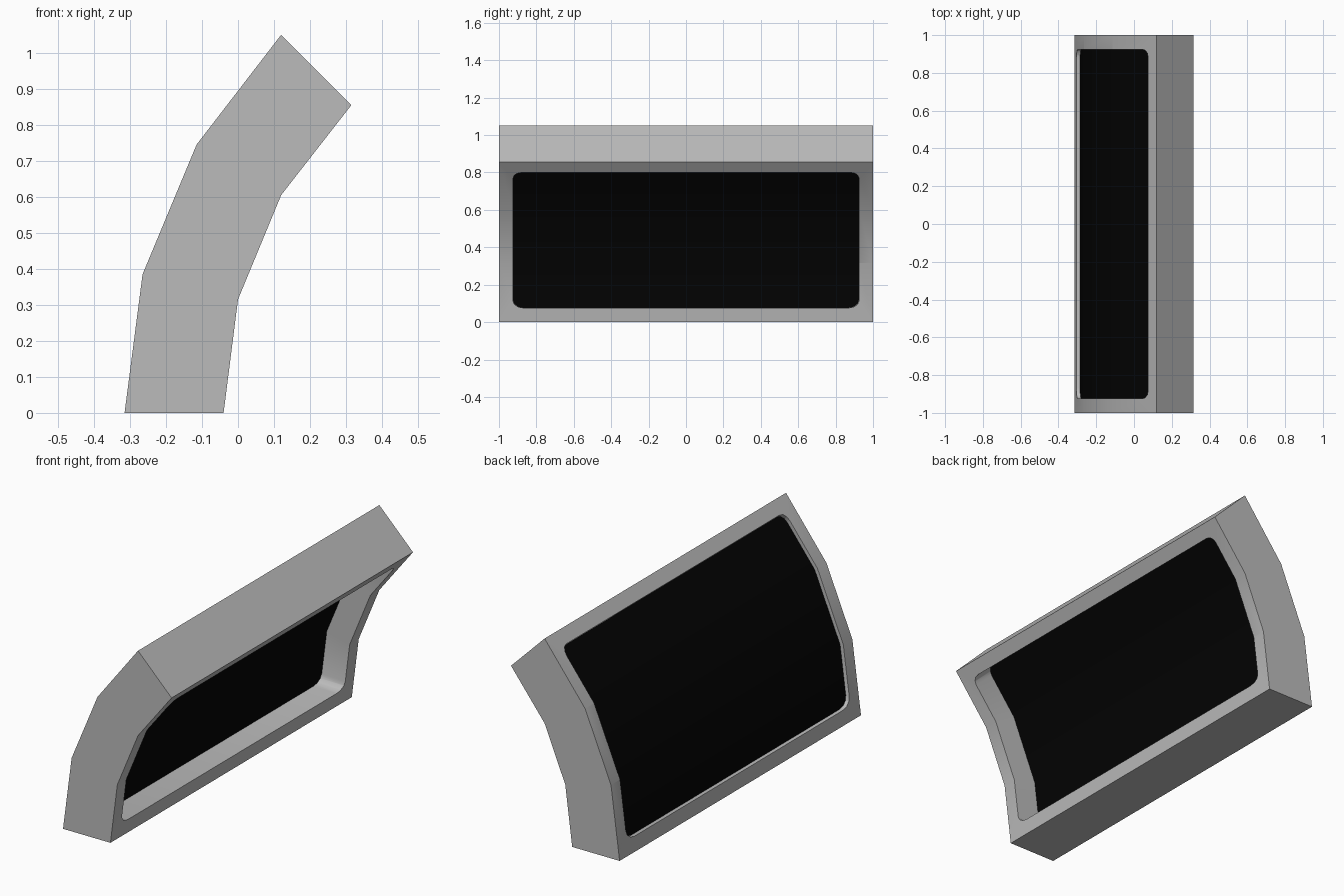
import bpy, bmesh, math
from mathutils import Vector

if "Cube" in bpy.data.objects:
    bpy.data.objects.remove(bpy.data.objects["Cube"])

# Side profile as (outer, inner) point pairs in x/z, bottom to top
FRAME = [((-0.315, 0), (-0.04, 0)), ((-0.265, 0.385), (0.0, 0.315)),
         ((-0.115, 0.745), (0.12, 0.605)), ((0.12, 1.05), (0.315, 0.855))]
OPENING = [((-0.305, 0.075), (-0.03, 0.075))] + FRAME[1:3] + [((0.075, 0.99), (0.272, 0.798))]
HALF = 0.925


def mix(p, q, f):
    return Vector(p).lerp(Vector(q), f)


def rounded_rows(corner_segments=3):
    """Rows (outer, inner, half width) of the opening with rounded corners."""
    def corner(end, toward, length, ry):
        rows = []
        for i in range(corner_segments + 1):
            a = math.pi / 2 * i / corner_segments
            w = HALF - ry * (1 - math.sin(a))
            size = (Vector(toward[0]) - Vector(end[0])).length
            f = length / size * (1 - math.cos(a))
            rows.append((mix(end[0], toward[0], f), mix(end[1], toward[1], f), w))
        return rows
    low = corner(OPENING[0], OPENING[1], 0.05, 0.06)
    high = corner(OPENING[3], OPENING[2], 0.05, 0.04)
    return low + [(o, i, HALF) for o, i in OPENING[1:3]] + high[::-1]


def build(name, rows, depths, tone):
    """Curved slab between two depths (0 = outer side, 1 = inner side)."""
    bm = bmesh.new()
    rings = []
    for o, i, w in rows:
        pts = [mix(o, i, d) for d in depths]
        ring = [bm.verts.new((p.x, -w, p.y)) for p in pts]
        ring += [bm.verts.new((p.x, w, p.y)) for p in reversed(pts)]
        rings.append(ring)
    for a, b in zip(rings, rings[1:]):
        for k in range(4):
            m = (k + 1) % 4
            bm.faces.new((a[k], a[m], b[m], b[k]))
    bm.faces.new(rings[0])
    bm.faces.new(rings[-1])
    bmesh.ops.recalc_face_normals(bm, faces=bm.faces)
    mesh = bpy.data.meshes.new(name)
    bm.to_mesh(mesh)
    bm.free()
    mat = bpy.data.materials.new(name)
    mat.diffuse_color = (tone, tone, tone, 1)
    mat.use_nodes = True
    mat.node_tree.nodes["Principled BSDF"].inputs["Base Color"].default_value = mat.diffuse_color
    mesh.materials.append(mat)
    obj = bpy.data.objects.new(name, mesh)
    bpy.context.collection.objects.link(obj)
    return obj


def shade(obj):
    bpy.ops.object.select_all(action='DESELECT')
    obj.select_set(True)
    bpy.context.view_layer.objects.active = obj
    bpy.ops.object.shade_smooth_by_angle(angle=math.radians(40))


# Window frame with the opening cut through it
frame = build("window_frame", [(o, i, 1.0) for o, i in FRAME], (0, 1), 0.5)
cutter = build("opening_cutter", rounded_rows(), (-0.1, 1.1), 0.5)
cutter.hide_render = True
mod = frame.modifiers.new("opening", 'BOOLEAN')
mod.operation = 'DIFFERENCE'
mod.solver = 'EXACT'
mod.object = cutter
bpy.context.view_layer.objects.active = frame
bpy.ops.object.modifier_apply(modifier=mod.name)
bpy.data.objects.remove(cutter)
shade(frame)

# Thick dark curved glass filling the outer half of the opening
glass = build("window_glass", rounded_rows(), (0.07, 0.5), 0.001)
shade(glass)
